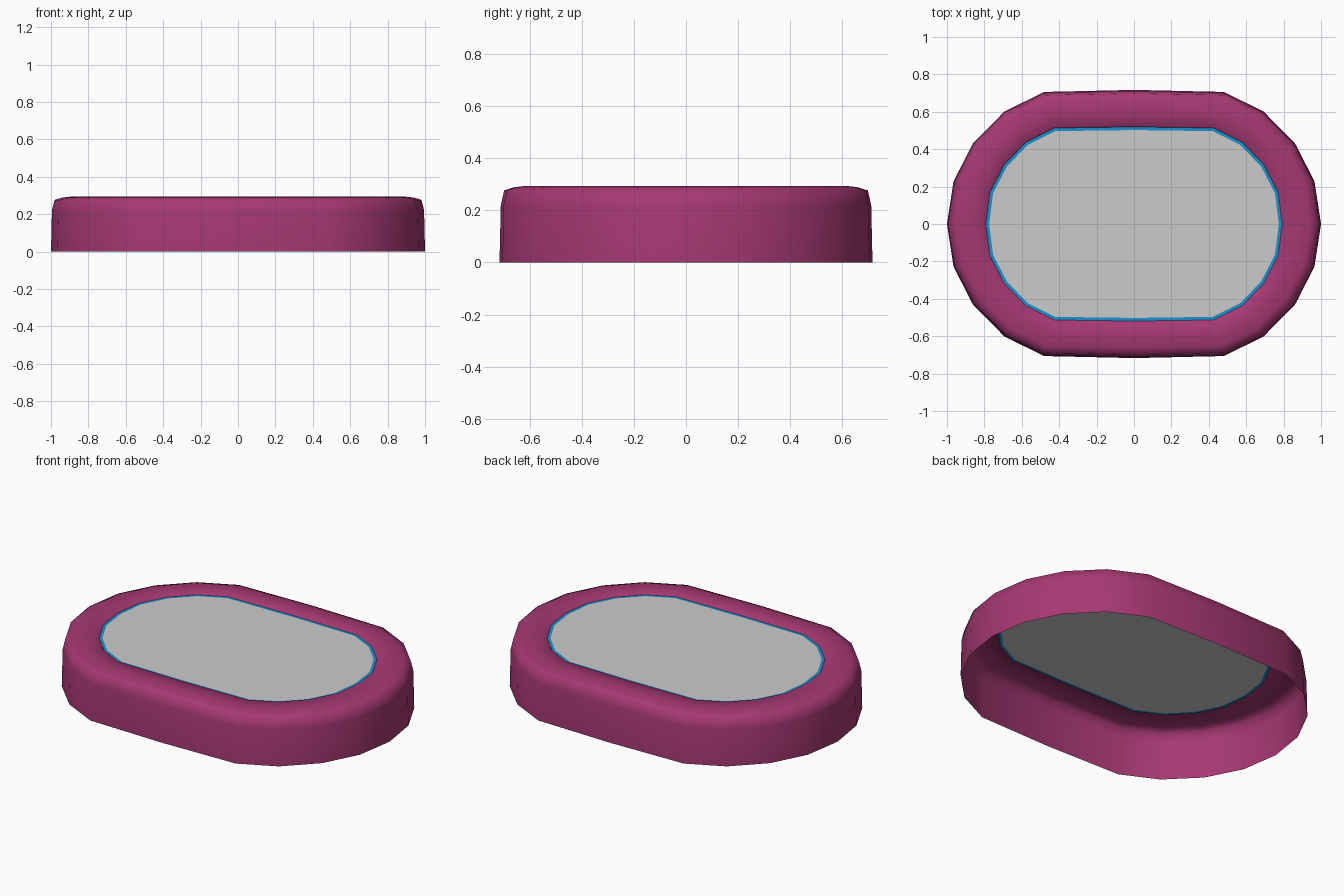
import bpy, bmesh, math

if "Cube" in bpy.data.objects:
    bpy.data.objects.remove(bpy.data.objects["Cube"])

# Quarter outlines: outside of the shell and edge of the top opening
OUTER = [(1, 0), (0.965, 0.228), (0.86, 0.433), (0.692, 0.602), (0.48, 0.706), (0, 0.717)]
INNER = [(0.792, 0), (0.77, 0.17), (0.692, 0.32), (0.577, 0.437), (0.425, 0.513), (0, 0.519)]


def full(quarter):
    right = quarter[:-1]
    half = quarter + [(-x, y) for x, y in reversed(right)]
    return half + [(x, -y) for x, y in reversed(half[1:-1])]


def ring(t, z):
    return [(a + (c - a) * t, b + (d - b) * t, z)
            for (a, b), (c, d) in zip(full(OUTER), full(INNER))]


def loft(name, steps, colour=None, cap=False, angle=40):
    bm = bmesh.new()
    loops = [[bm.verts.new(p) for p in ring(t, z)] for t, z in steps]
    n = len(loops[0])
    for lo, hi in zip(loops, loops[1:]):
        for i in range(n):
            j = (i + 1) % n
            bm.faces.new((lo[i], lo[j], hi[j], hi[i]))
    if cap:
        bm.faces.new(loops[-1])
    mesh = bpy.data.meshes.new(name)
    bm.to_mesh(mesh)
    bm.free()
    ob = bpy.data.objects.new(name, mesh)
    bpy.context.collection.objects.link(ob)
    if colour:
        mat = bpy.data.materials.new(name + "_colour")
        mat.diffuse_color = colour
        mat.use_nodes = True
        mat.node_tree.nodes["Principled BSDF"].inputs["Base Color"].default_value = mat.diffuse_color
        mesh.materials.append(mat)
    bpy.ops.object.select_all(action='DESELECT')
    ob.select_set(True)
    bpy.context.view_layer.objects.active = ob
    bpy.ops.object.shade_smooth_by_angle(angle=math.radians(angle))


# Open-bottomed shell with a rounded shoulder
loft("shell", [(0, 0), (0.025, 0.22), (0.09, 0.277), (0.28, 0.289),
               (0.53, 0.295), (0.97, 0.295), (1, 0.287)],
     (0.38, 0.04, 0.17, 1), angle=75)
# Thin trim around the opening
loft("trim", [(1, 0.287), (1.085, 0.287)], (0.01, 0.29, 0.62, 1))
# Flat top panel
loft("top_panel", [(1.085, 0.287)], cap=True)
